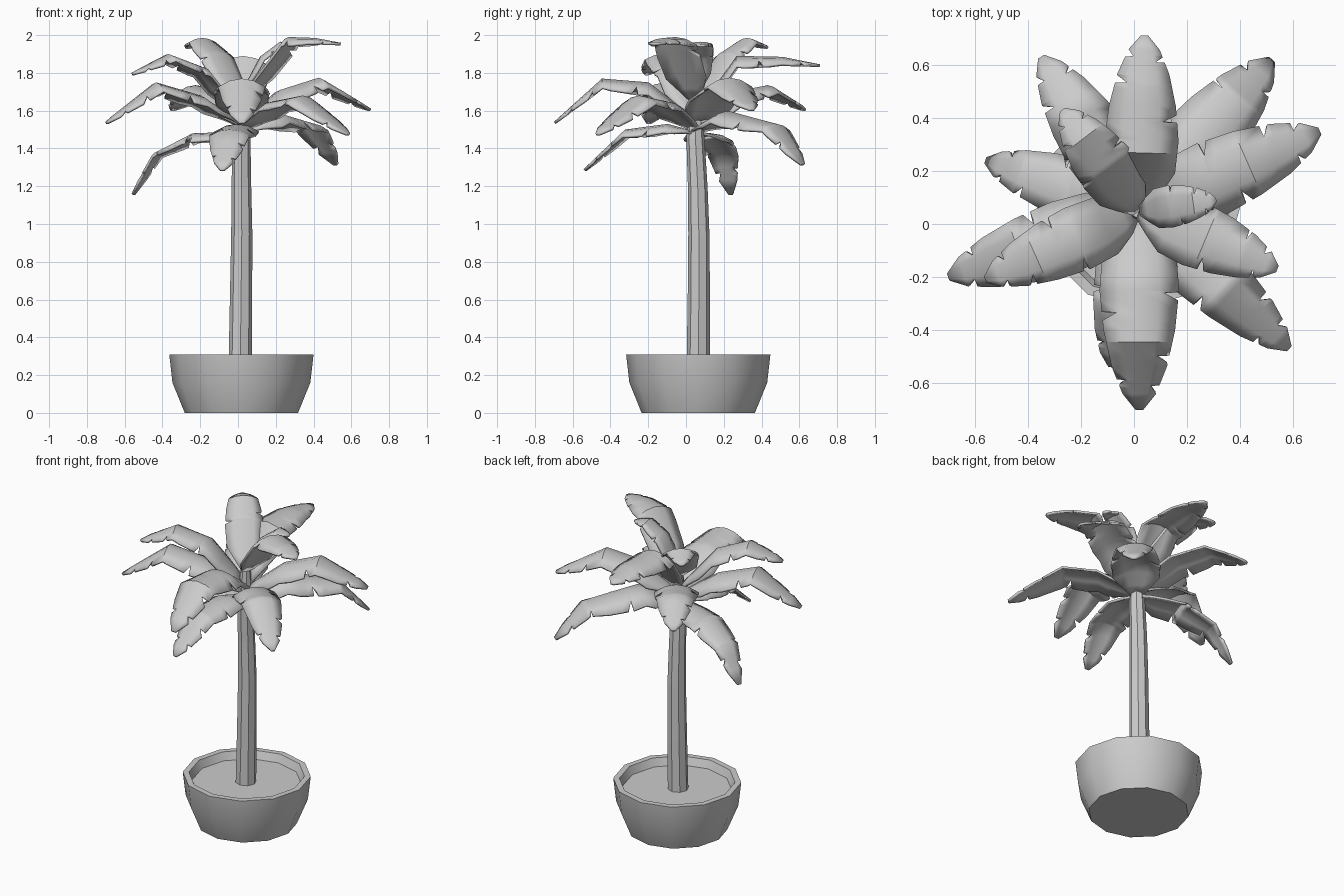
import bpy, bmesh, math
from mathutils import Vector

if "Cube" in bpy.data.objects:
    bpy.data.objects.remove(bpy.data.objects["Cube"])


def finish(name, bm, angle=None):
    bmesh.ops.recalc_face_normals(bm, faces=bm.faces)
    mesh = bpy.data.meshes.new(name)
    bm.to_mesh(mesh)
    bm.free()
    ob = bpy.data.objects.new(name, mesh)
    bpy.context.collection.objects.link(ob)
    if angle:
        bpy.ops.object.select_all(action='DESELECT')
        ob.select_set(True)
        bpy.context.view_layer.objects.active = ob
        bpy.ops.object.shade_smooth_by_angle(angle=math.radians(angle))
    return ob


def loft(name, rings, sides, angle=None):
    """Stack of circles (x, y, z, radius), capped at both ends."""
    bm = bmesh.new()
    loops = []
    for x, y, z, r in rings:
        loops.append([bm.verts.new((x + r * math.cos(i * math.tau / sides),
                                    y + r * math.sin(i * math.tau / sides), z))
                      for i in range(sides)])
    for a, b in zip(loops, loops[1:]):
        for i in range(sides):
            j = (i + 1) % sides
            bm.faces.new((a[i], a[j], b[j], b[i]))
    bm.faces.new(loops[0])
    bm.faces.new(loops[-1])
    return finish(name, bm, angle)


# Pot with thick rim and soil level
PX, PY = 0.018, 0.065
loft("pot", [(PX, PY, z, r) for z, r in
             ((0, .30), (.16, .365), (.31, .382), (.31, .345), (.26, .325))], 12, 40)

# Slightly leaning trunk
loft("trunk", [(.012, .065, .25, .062), (.016, .068, .6, .059), (.02, .068, .95, .056),
               (.018, .062, 1.2, .052), (.018, .05, 1.45, .048), (.02, .05, 1.66, .03)], 8)

# Leaf outline: (position along leaf, relative half width)
OUTLINE = ((0, .25), (.1, .58), (.22, .93), (.4, 1), (.6, .9), (.78, .7), (.92, .42), (1, .1))
NOTCHES = {-1: (.52, .86), 1: (.42, .74, .89)}
CROWN = Vector((.02, .05))


def interp(table, s):
    for (a, va), (b, vb) in zip(table, table[1:]):
        if s <= b:
            return va + (vb - va) * (s - a) / (b - a)
    return table[-1][1]


def leaf(name, tip, base_z, knee1, knee2, half):
    """Arched leaf from crown to tip; knees are (distance fraction, height)."""
    run = Vector(tip[:2]) - CROWN
    along = run.normalized()
    across = Vector((-along.y, along.x))
    heights = ((0, base_z), knee1, knee2, (1, tip[2]))
    stations = {s for s, _ in OUTLINE} | {knee1[0], knee2[0]}
    for cuts in NOTCHES.values():
        for c in cuts:
            stations |= {c - .012, c, c + .03}
    bm = bmesh.new()
    rows = []
    for s in sorted(stations):
        row = []
        for u in (-1, -.5, 0, .5, 1):
            w = half * interp(OUTLINE, s)
            d, q = s, u
            if abs(u) == 1 and s in NOTCHES[u]:
                q, d = u * .6, s - .01
            p = CROWN + run * d + across * (w * q)
            drop = .055 * (q * w / .14) ** 2
            row.append(bm.verts.new((p.x, p.y, interp(heights, d) - drop)))
        rows.append(row)
    for a, b in zip(rows, rows[1:]):
        for i in range(4):
            bm.faces.new((a[i], b[i], b[i + 1], a[i + 1]))
    ob = finish(name, bm, 40)
    if ob.data.polygons[0].normal.z < 0:
        ob.data.flip_normals()
    mod = ob.modifiers.new("thickness", 'SOLIDIFY')
    mod.thickness = .014
    mod.offset = -1


# Crown: tip, base height, two bends, half width
LEAVES = (
    ((.54, -.17, 1.96), 1.66, (.48, 1.99), (.75, 1.985), .125),
    ((-.27, .43, 1.94), 1.66, (.42, 1.91), (.72, 1.985), .115),
    ((.31, .09, 1.95), 1.70, (.35, 1.89), (.7, 1.965), .08),
    ((.04, .71, 1.845), 1.58, (.33, 1.89), (.7, 1.885), .14),
    ((-.56, -.21, 1.80), 1.57, (.35, 1.83), (.67, 1.90), .125),
    ((.70, .35, 1.61), 1.54, (.3, 1.71), (.6, 1.775), .145),
    ((-.35, .63, 1.61), 1.54, (.35, 1.70), (.66, 1.735), .135),
    ((-.70, -.20, 1.54), 1.53, (.3, 1.68), (.63, 1.75), .14),
    ((.02, -.70, 1.54), 1.56, (.33, 1.75), (.66, 1.77), .15),
    ((.585, -.47, 1.48), 1.51, (.3, 1.65), (.57, 1.68), .13),
    ((.52, .62, 1.32), 1.50, (.3, 1.60), (.75, 1.53), .15),
    ((-.56, .24, 1.16), 1.49, (.45, 1.48), (.78, 1.38), .12),
    ((-.085, -.54, 1.29), 1.49, (.25, 1.53), (.63, 1.50), .125),
)
for n, data in enumerate(LEAVES, 1):
    leaf(f"leaf_{n}", *data)
